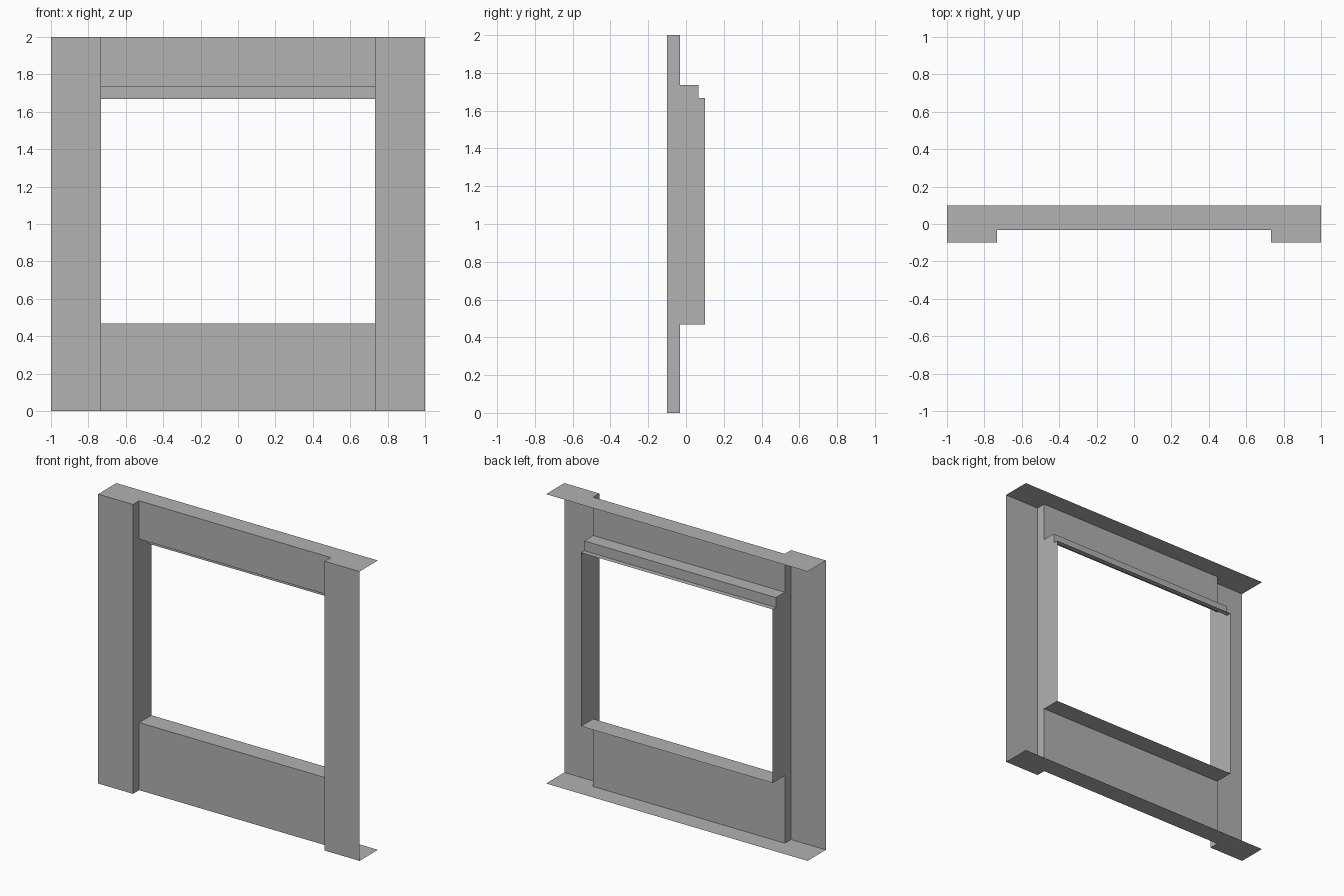
import bpy
import bmesh
from mathutils import Vector

cube = bpy.data.objects.get("Cube")
if cube:
    bpy.data.objects.remove(cube, do_unlink=True)

# Main dimensions of the wall section
HALF, HEIGHT = 1.0, 2.0
INNER = 0.733                  # half width of the recess and opening
FRONT, PANEL, STEP, BACK = -0.1, -0.033, 0.065, 0.1
SILL, LEDGE, HEAD = 0.467, 1.735, 1.667

grey = bpy.data.materials.new("plain grey")
grey.use_nodes = True
colour = (0.445, 0.445, 0.445, 1)
grey.diffuse_color = colour
grey.node_tree.nodes["Principled BSDF"].inputs["Base Color"].default_value = colour


def sheet(name, faces, facing):
    """Open sheet of flat polygons, each turned towards the facing direction."""
    bm = bmesh.new()
    for points in faces:
        face = bm.faces.new([bm.verts.new(p) for p in points])
        face.normal_update()
        if face.normal.dot(Vector(facing)) < 0:
            face.normal_flip()
    bmesh.ops.remove_doubles(bm, verts=bm.verts, dist=0.0001)
    mesh = bpy.data.meshes.new(name)
    bm.to_mesh(mesh)
    bm.free()
    mesh.materials.append(grey)
    obj = bpy.data.objects.new(name, mesh)
    bpy.context.collection.objects.link(obj)


def strip(name, profile, facing):
    """Sweep a (y, z) profile across the width of the opening."""
    faces = [[(-INNER, *a), (INNER, *a), (INNER, *b), (-INNER, *b)]
             for a, b in zip(profile, profile[1:])]
    sheet(name, faces, facing)


# Pillar fronts and the return walls that run back through the opening
reveal = [(FRONT, 0), (PANEL, 0), (PANEL, SILL), (BACK, SILL), (BACK, HEAD),
          (STEP, HEAD), (STEP, LEDGE), (PANEL, LEDGE), (PANEL, HEIGHT), (FRONT, HEIGHT)]
for side, s in (("left", 1), ("right", -1)):
    sheet(side + "_pillar_front",
          [[(s * x, FRONT, z) for x, z in
            ((INNER, 0), (HALF, 0), (HALF, HEIGHT), (INNER, HEIGHT))]], (0, -1, 0))
    sheet(side + "_reveal", [[(s * INNER, y, z) for y, z in reveal]], (-s, 0, 0))

# Recessed panel below the opening, with its sill
strip("lower_panel_and_sill", [(PANEL, 0), (PANEL, SILL), (BACK, SILL)], (0, -1, 1))

# Recessed panel above the opening, with the stepped head
strip("upper_panel_and_stepped_head",
      [(PANEL, HEIGHT), (PANEL, LEDGE), (STEP, LEDGE), (STEP, HEAD), (BACK, HEAD)],
      (0, -1, -1))

# Notched end caps at top and bottom
half = [(INNER, PANEL), (INNER, FRONT), (HALF, FRONT), (HALF, BACK)]
outline = half + [(-x, y) for x, y in reversed(half)]
for name, z, up in (("top_cap", HEIGHT, 1), ("bottom_cap", 0, -1)):
    sheet(name, [[(x, y, z) for x, y in outline]], (0, 0, up))
